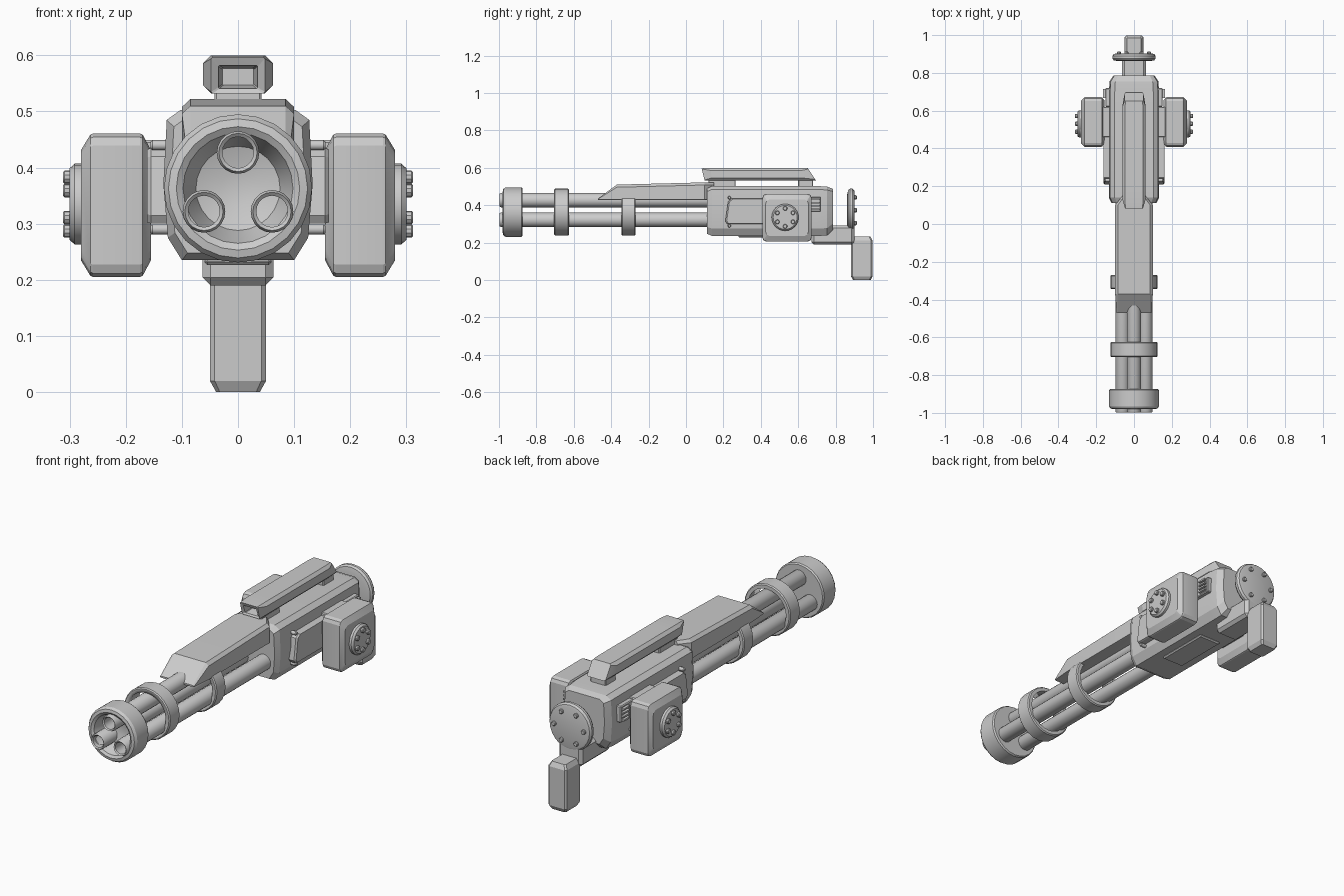
import bpy, bmesh
from math import pi, cos, sin, radians
from mathutils import Matrix, Vector

cube = bpy.data.objects.get("Cube")
if cube:
    bpy.data.objects.remove(cube)

grey = bpy.data.materials.new("gunmetal_grey")
grey.use_nodes = True
GREY = (0.6, 0.6, 0.6, 1)
grey.diffuse_color = GREY
grey.node_tree.nodes["Principled BSDF"].inputs["Base Color"].default_value = GREY


def finish(name, bm, angle=32):
    bmesh.ops.recalc_face_normals(bm, faces=bm.faces)
    me = bpy.data.meshes.new(name)
    bm.to_mesh(me)
    bm.free()
    me.materials.append(grey)
    me.shade_smooth()
    me.set_sharp_from_angle(angle=radians(angle))
    ob = bpy.data.objects.new(name, me)
    bpy.context.collection.objects.link(ob)
    return ob


def bevel(bm, width, segs=1):
    bmesh.ops.bevel(bm, geom=bm.edges[:], offset=width, segments=segs,
                    profile=0.5, affect='EDGES', clamp_overlap=True)


def box(name, x, y, z, chamfer=0.0, segs=1):
    """Chamfered box from three (low, high) ranges."""
    bm = bmesh.new()
    bmesh.ops.create_cube(bm, size=1)
    for v in bm.verts:
        v.co = Vector([a + (b - a) * (c + 0.5) for (a, b), c in zip((x, y, z), v.co)])
    if chamfer:
        bevel(bm, chamfer, segs)
    return finish(name, bm)


def loft(name, rings, caps=True, angle=32):
    """Skin a row of equal-length point rings."""
    bm = bmesh.new()
    rows = [[bm.verts.new(p) for p in r] for r in rings]
    n = len(rows[0])
    for a, b in zip(rows, rows[1:]):
        for i in range(n):
            j = (i + 1) % n
            bm.faces.new((a[i], a[j], b[j], b[i]))
    if caps:
        bm.faces.new(rows[0])
        bm.faces.new(rows[-1])
    return finish(name, bm, angle)


def lathe(name, profile, centre, axis='Y', sides=24, closed=False):
    """Turn (radius, distance) points about the Y or X axis."""
    cx, cy, cz = centre
    rings = []
    for r, d in profile + (profile[:1] if closed else []):
        ring = []
        for k in range(sides):
            u, w = r * sin(2 * pi * k / sides), r * cos(2 * pi * k / sides)
            ring.append((cx + u, cy + d, cz + w) if axis == 'Y' else (cx + d, cy + u, cz + w))
        rings.append(ring)
    ob = loft(name, rings, caps=not closed)
    if closed:
        bm = bmesh.new()
        bm.from_mesh(ob.data)
        bmesh.ops.remove_doubles(bm, verts=bm.verts, dist=1e-5)
        bmesh.ops.recalc_face_normals(bm, faces=bm.faces)
        bm.to_mesh(ob.data)
        bm.free()
    return ob


def section(y, half):
    """Mirror (x, z) points, listed top to bottom, into a full ring."""
    return [(x, y, z) for x, z in half] + [(-x, y, z) for x, z in reversed(half)]


AXIS = 0.363

# Barrels: three hollow tubes
for k in range(3):
    a = 2 * pi * k / 3
    lathe(f"barrel_{k + 1}", [(0.028, 0.2), (0.028, 0), (0.034, -0.005), (0.038, 0.003), (0.038, 1.14)],
          (0.07 * sin(a), -0.993, 0.357 + 0.07 * cos(a)), sides=20)

# Muzzle with dished opening
lathe("muzzle_ring", [(0.03, 0.085), (0.075, 0.07), (0.09, 0.03), (0.098, 0.008), (0.11, 0),
                      (0.124, 0.003), (0.132, 0.015), (0.132, 0.1), (0.127, 0.107), (0.06, 0.107)],
      (0, -0.98, AXIS))

# Barrel clamps
for name, y, length in (("front_clamp", -0.705, 0.08), ("rear_clamp", -0.345, 0.075)):
    lathe(name, [(0.103, 0), (0.12, 0), (0.125, 0.005), (0.125, length - 0.005),
                 (0.12, length), (0.103, length)], (0, y, AXIS), closed=True)

# Barrel shroud with sloped nose
loft("barrel_shroud", [section(y, [(t, top), (w, top - e), (w, 0.43), (w - 0.01, 0.428)])
                       for y, t, w, top, e in ((-0.47, 0.085, 0.092, 0.436, 0.003),
                                               (-0.37, 0.085, 0.1, 0.51, 0.014),
                                               (0.1, 0.085, 0.1, 0.522, 0.014),
                                               (0.15, 0.05, 0.06, 0.522, 0.014))], angle=15)

# Receiver body, tapered at both ends
body = [(0.102, 0.503), (0.127, 0.485), (0.133, 0.37), (0.125, 0.275), (0.1, 0.235)]
def body_ring(y, s, shift=0):
    return section(y, [(x * s, AXIS + (z - AXIS) * s + shift) for x, z in body])
loft("receiver", [body_ring(0.112, 0.9), body_ring(0.14, 1), body_ring(0.7, 1),
                  body_ring(0.755, 0.97), body_ring(0.785, 0.82, 0.01)], angle=15)
box("belly_panel", (-0.06, 0.06), (0.28, 0.56), (0.226, 0.24), 0.006)

# Top rail with recessed sight window
def rail_ring(y0, y1, w, lo, hi, c):
    pts = [(w - c, hi), (w, hi - c), (w, lo + c), (w - c, lo)]
    return [(x, y0 + (y1 - y0) * (z - lo) / (hi - lo), z) for x, _, z in section(0, pts)]
loft("top_rail", [rail_ring(0.15, 0.15, 0.028, 0.547, 0.577, 0.002),
                  rail_ring(0.105, 0.09, 0.035, 0.541, 0.582, 0.002),
                  rail_ring(0.1, 0.083, 0.048, 0.532, 0.597, 0.003),
                  rail_ring(0.14, 0.13, 0.062, 0.532, 0.6, 0.014),
                  rail_ring(0.2, 0.2, 0.062, 0.532, 0.6, 0.014),
                  rail_ring(0.62, 0.62, 0.062, 0.532, 0.6, 0.014),
                  rail_ring(0.695, 0.65, 0.05, 0.532, 0.6, 0.006)], angle=15)
box("front_rail_mount", (-0.042, 0.042), (0.12, 0.265), (0.49, 0.54), 0.004)
box("rear_rail_mount", (-0.042, 0.042), (0.6, 0.68), (0.49, 0.54), 0.004)

# Side gear, mirrored
for side, s in (("left", 1), ("right", -1)):
    def span(a, b):
        return (min(a * s, b * s), max(a * s, b * s))
    # Drum box: rounded outline stepped in at both faces
    rings = []
    for x, inset in ((0.155, 0.03), (0.17, 0.002), (0.175, 0), (0.258, 0), (0.263, 0.002), (0.28, 0.03)):
        hy, hz, c = 0.132 - inset * 0.6, 0.128 - inset, 0.022
        out = [(hy - c, hz), (hy - c * 0.3, hz - c * 0.3), (hy, hz - c)]
        quarter = out + [(y, -z) for y, z in reversed(out)]
        full = quarter + [(-y, -z) for y, z in quarter]
        rings.append([(s * x, 0.54 + y, 0.333 + z) for y, z in full])
    loft(f"{side}_drum", rings, angle=20)
    lathe(f"{side}_drum_cap", [(0.072, s * 0.27), (0.072, s * 0.291), (0.064, s * 0.3)],
          (0, 0.53, 0.335), 'X')
    for k in range(6):
        a = k * pi / 3
        lathe(f"{side}_drum_bolt_{k + 1}", [(0.012, s * 0.295), (0.012, s * 0.309), (0.009, s * 0.312)],
              (0, 0.53 + 0.048 * sin(a), 0.335 + 0.048 * cos(a)), 'X', 10)
    # Side plate and fixing pins
    plate = [(0.21, 0.315), (0.225, 0.42), (0.245, 0.435), (0.6, 0.435), (0.6, 0.3), (0.22, 0.3)]
    loft(f"{side}_side_plate", [[(s * x, y + (0.4 - y) * k, z + (0.367 - z) * k) for y, z in plate]
                                for x, k in ((0.12, 0), (0.155, 0), (0.162, 0.04))], angle=15)
    for z in (0.29, 0.44):
        lathe(f"{side}_pin_{'low' if z < 0.36 else 'high'}", [(0.009, s * 0.11), (0.009, s * 0.152), (0.006, s * 0.156)],
              (0, 0.232, z), 'X', 12)
        box(f"{side}_drum_strut_{'low' if z < 0.36 else 'high'}", span(0.11, 0.17),
            (0.46, 0.62), (z - 0.009, z + 0.009), 0.004)
    # Vent housing with ribs
    box(f"{side}_vent", span(0.1, 0.152), (0.62, 0.72), (0.365, 0.445), 0.004)
    for k in range(4):
        box(f"{side}_vent_rib_{k + 1}", span(0.14, 0.165), (0.668, 0.714),
            (0.374 + k * 0.018, 0.382 + k * 0.018))

# Rear disc with bolts
lathe("rear_disc", [(0.085, 0), (0.108, 0.005), (0.115, 0.015), (0.115, 0.027), (0.108, 0.037), (0.098, 0.04)],
      (0, 0.862, 0.373))
for k in range(6):
    a = k * pi / 3 + pi / 6
    lathe(f"rear_bolt_{k + 1}", [(0.011, 0), (0.011, 0.012), (0.008, 0.015)],
          (0.08 * sin(a), 0.898, 0.373 + 0.08 * cos(a)), sides=10)

# Rear bracket and grip
box("rear_bracket", (-0.063, 0.063), (0.67, 0.9), (0.19, 0.292), 0.014)
loft("rear_grip", [[(x * (0.05 - i), 0.94 + y * (0.058 - i), z) for x, y in
                    ((1, 0.85), (0.83, 1), (-0.83, 1), (-1, 0.85), (-1, -0.85), (-0.83, -1), (0.83, -1), (1, -0.85))]
                   for z, i in ((0, 0.011), (0.02, 0), (0.21, 0), (0.232, 0.012))], angle=15)
